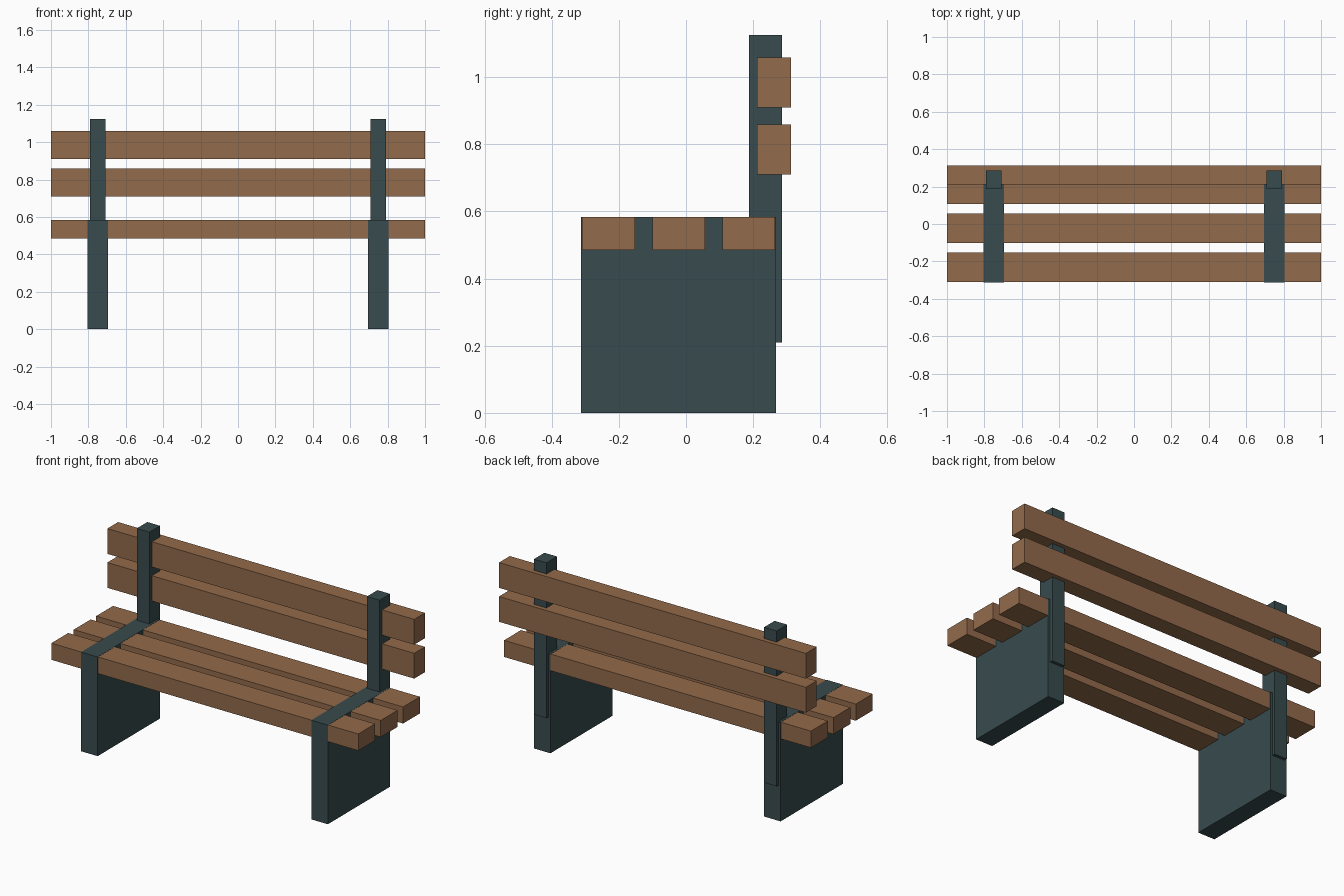
import bpy

if "Cube" in bpy.data.objects:
    bpy.data.objects.remove(bpy.data.objects["Cube"])


def material(name, color):
    m = bpy.data.materials.new(name)
    m.diffuse_color = color
    m.use_nodes = True
    m.node_tree.nodes["Principled BSDF"].inputs["Base Color"].default_value = m.diffuse_color
    return m


wood = material("wood", (0.29, 0.145, 0.07, 1))
iron = material("painted_metal", (0.04, 0.07, 0.075, 1))


def box(name, x, y, z, mat):
    """Box from (min, max) ranges on each axis."""
    ranges = (x, y, z)
    bpy.ops.mesh.primitive_cube_add(size=1, location=[(a + b) / 2 for a, b in ranges])
    ob = bpy.context.object
    ob.name = name
    ob.scale = [b - a for a, b in ranges]
    bpy.ops.object.transform_apply(location=False, rotation=False, scale=True)
    ob.data.materials.append(mat)
    return ob


# Side supports: slab leg and back post, left and right
for side, cx in (("left", -0.75), ("right", 0.75)):
    box(side + "_leg", (cx - 0.054, cx + 0.054), (-0.312, 0.268), (0, 0.584), iron)
    box(side + "_back_post", (cx - 0.041, cx + 0.041), (0.188, 0.286), (0.21, 1.125), iron)

# Three seat slats
for i in range(3):
    y = -0.309 + i * 0.2085
    box(f"seat_slat_{i + 1}", (-1, 1), (y, y + 0.157), (0.485, 0.583), wood)

# Two backrest slats
for i, z in enumerate((0.71, 0.91)):
    box(f"back_slat_{i + 1}", (-1, 1), (0.212, 0.312), (z, z + 0.149), wood)
